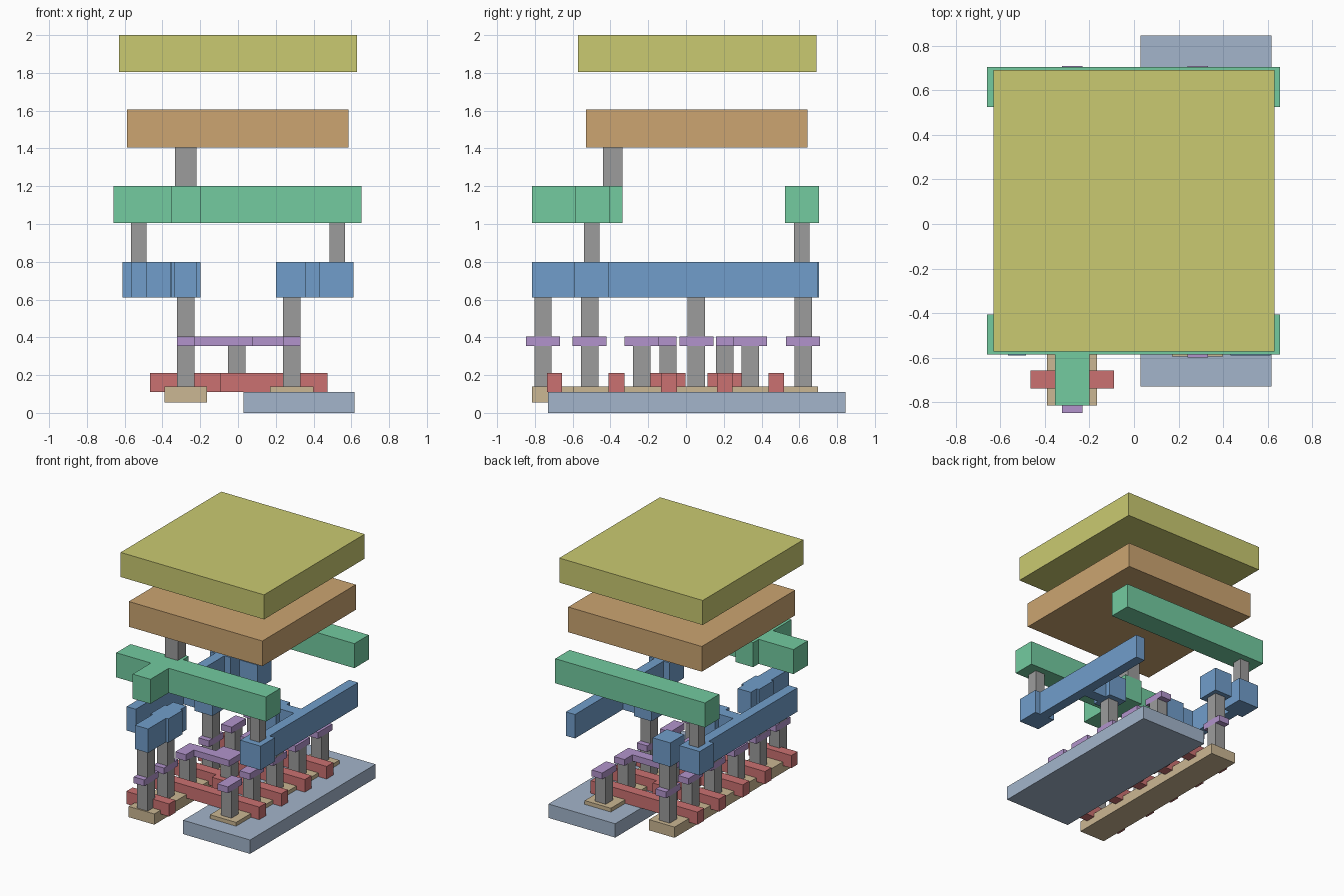
import bpy

cube = bpy.data.objects.get("Cube")
if cube:
    bpy.data.objects.remove(cube, do_unlink=True)


def make_material(name, rgb):
    """Flat material from 0-255 display values."""
    lin = []
    for c in rgb:
        c /= 255
        lin.append(c / 12.92 if c <= 0.04045 else ((c + 0.055) / 1.055) ** 2.4)
    col = (*lin, 1)
    m = bpy.data.materials.new(name)
    m.diffuse_color = col
    m.use_nodes = True
    m.node_tree.nodes["Principled BSDF"].inputs["Base Color"].default_value = col
    return m


slate = make_material("slate blue", (163, 181, 203))
sand = make_material("sand", (203, 183, 147))
red = make_material("soft red", (203, 113, 113))
grey = make_material("grey", (156, 156, 156))
purple = make_material("soft purple", (178, 148, 204))
blue = make_material("mid blue", (113, 158, 203))
green = make_material("mint green", (115, 203, 160))
orange = make_material("tan orange", (204, 165, 113))
yellow = make_material("olive yellow", (202, 202, 113))


def box(name, mat, x, y, z):
    """Box from its (low, high) range on each axis."""
    verts = [(a, b, c) for a in x for b in y for c in z]
    faces = [(0, 1, 3, 2), (4, 6, 7, 5), (0, 4, 5, 1),
             (2, 3, 7, 6), (0, 2, 6, 4), (1, 5, 7, 3)]
    me = bpy.data.meshes.new(name)
    me.from_pydata(verts, [], faces)
    me.materials.append(mat)
    ob = bpy.data.objects.new(name, me)
    bpy.context.collection.objects.link(ob)
    return ob


def around(c, half):
    return (c - half, c + half)


# Heights of each layer
BASE, STRIP, GATE = (0, .11), (.055, .14), (.11, .21)
LINK, LOWER, UPPER = (.355, .405), (.61, .80), (1.005, 1.20)
LEFT, RIGHT, MID = -.277, .285, -.007

# Base slab and the two strips
box("base_slab", slate, (.03, .617), (-.73, .845), BASE)
box("left_strip", sand, (-.39, -.165), (-.815, .70), STRIP)
box("right_strip", sand, (.17, .40), (-.595, .70), STRIP)

# Cross bars over the strips, two with a square pad in the middle
box("short_cross_bar", red, (-.465, -.09), around(-.697, .04), GATE)
for y in (-.367, -.09, .205, .478):
    box("cross_bar", red, (-.465, .473), around(y, .042), GATE)
for y in (-.095, .205):
    box("cross_bar_pad", red, around(MID, .092), around(y, .092), GATE)
    box("middle_post", grey, around(MID, .046), around(y, .046), (.21, .355))

# Posts on the strips with small caps
rows = [-.51, -.235, .055, .34, .62]
for side, x, ys in (("left", LEFT, [-.757] + rows), ("right", RIGHT, rows)):
    for y in ys:
        box(side + "_post", grey, around(x, .046), around(y, .046), (.14, .355))
        box(side + "_cap", purple, around(x, .046), around(y, .09), LINK)

# Elbow links from a side cap to a middle post
box("front_link", purple, (LEFT, .08), (-.225, -.142), LINK)
box("front_link_end", purple, around(MID, .087), (-.142, -.05), LINK)
box("back_link", purple, (-.094, RIGHT), (.25, .33), LINK)
box("back_link_end", purple, around(MID, .087), (.16, .25), LINK)

# Tall posts up to the blue layer
for x, y in [(LEFT, -.757), (LEFT, -.51), (LEFT, .055), (LEFT, .62), (RIGHT, .055)]:
    box("tall_post", grey, around(x, .046), around(y, .046), (LINK[1], LOWER[0]))

# Blue rails with an inward tab and one end pad each
for side, s, pad_y in (("left", -1, .612), ("right", 1, -.5)):
    box(side + "_rail", blue, around(s * .525, .04), (-.59, .70), LOWER)
    box(side + "_rail_pad", blue, around(s * .522, .09), around(pad_y, .09), LOWER)
    box(side + "_tab", blue, around(s * .4, .125), around(.055, .045), LOWER)
    box(side + "_tab_pad", blue, around(s * .279, .078), around(.055, .09), LOWER)
    box(side + "_rail_post", grey, around(s * .525, .041), around(pad_y, .041),
        (LOWER[1], UPPER[0]))

# Separate blue pieces on the left
box("left_back_pad", blue, around(LEFT, .078), around(.615, .088), LOWER)
box("left_front_pad", blue, around(LEFT, .078), around(-.50, .09), LOWER)
box("left_front_stub", blue, around(LEFT, .058), (-.815, -.335), LOWER)

# Green beams
box("front_beam", green, (-.66, .655), (-.585, -.405), UPPER)
box("front_beam_stub", green, around(LEFT, .078), (-.815, -.335), UPPER)
box("back_beam", green, (-.66, .655), (.525, .705), UPPER)

# Top post and the two top plates
box("top_post", grey, around(LEFT, .056), (-.44, -.335), (UPPER[1], 1.405))
box("lower_plate", orange, (-.588, .585), (-.53, .642), (1.405, 1.605))
box("upper_plate", yellow, (-.63, .63), (-.573, .69), (1.805, 2.0))
